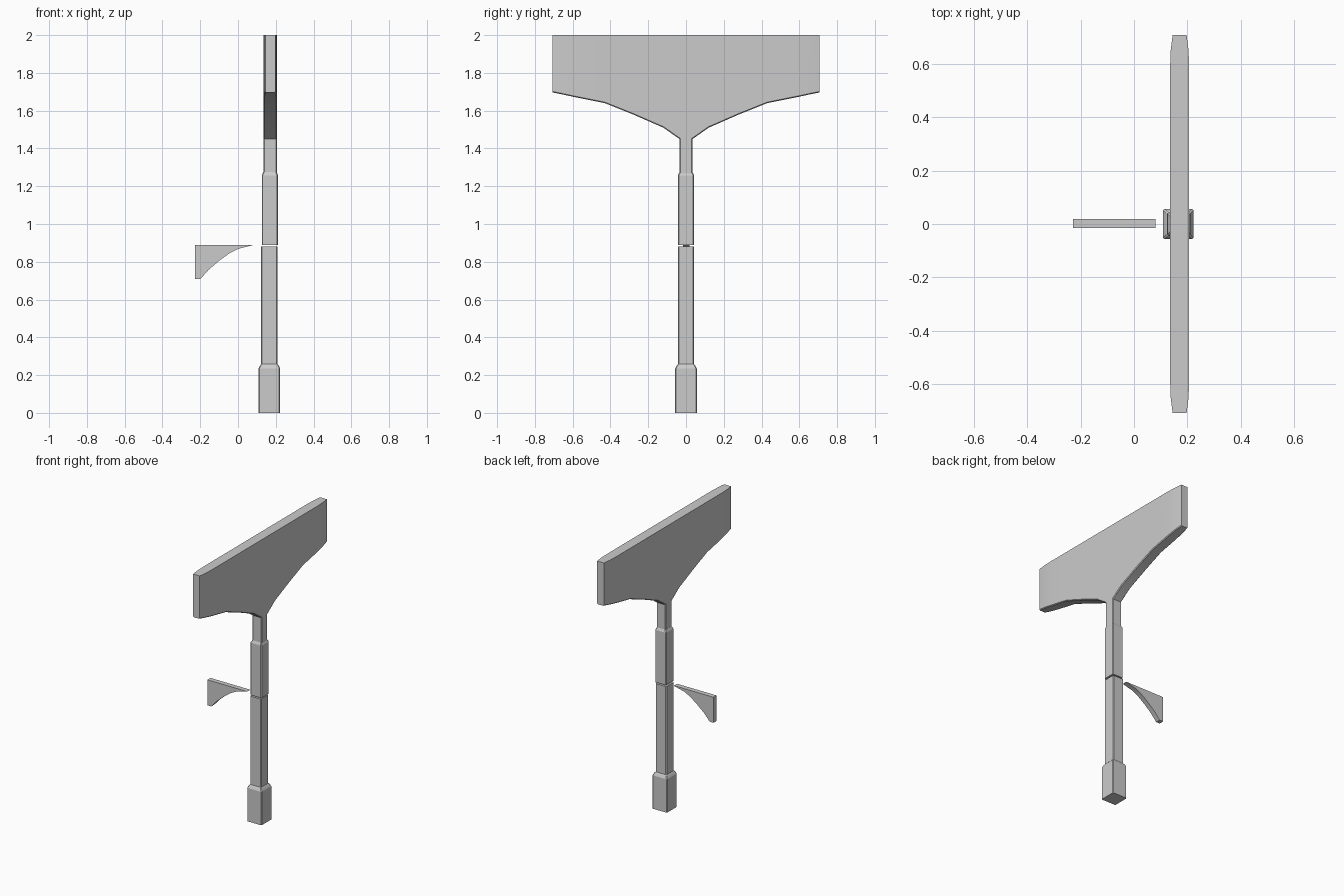
import bpy, bmesh, math

if "Cube" in bpy.data.objects:
    bpy.data.objects.remove(bpy.data.objects["Cube"])

CX = 0.168  # centre of the pole


def finish(name, bm):
    bmesh.ops.recalc_face_normals(bm, faces=bm.faces)
    mesh = bpy.data.meshes.new(name)
    bm.to_mesh(mesh)
    bm.free()
    obj = bpy.data.objects.new(name, mesh)
    bpy.context.collection.objects.link(obj)
    bpy.ops.object.select_all(action='DESELECT')
    obj.select_set(True)
    bpy.context.view_layer.objects.active = obj
    bpy.ops.object.shade_smooth_by_angle(angle=math.radians(25))
    return obj


def post(name, cx, rings, cut=0.005):
    """Square post with trimmed corners, lofted through (z, half width) rings."""
    bm = bmesh.new()
    loops = []
    for z, h in rings:
        k = h - cut
        pts = [(h, -k), (h, k), (k, h), (-k, h), (-h, k), (-h, -k), (-k, -h), (k, -h)]
        loops.append([bm.verts.new((cx + x, y, z)) for x, y in pts])
    for a, b in zip(loops, loops[1:]):
        for i in range(8):
            j = (i + 1) % 8
            bm.faces.new((a[i], a[j], b[j], b[i]))
    bm.faces.new(loops[0])
    bm.faces.new(loops[-1])
    return finish(name, bm)


def extrude(bm, vec):
    """Thicken the flat faces of bm along vec and return the new vertices."""
    res = bmesh.ops.extrude_face_region(bm, geom=bm.faces[:], use_keep_orig=True)
    new = [g for g in res['geom'] if isinstance(g, bmesh.types.BMVert)]
    bmesh.ops.translate(bm, verts=new, vec=vec)


# Pole sections: foot, lower post, upper post
post("foot", 0.166, [(0, 0.057), (0.235, 0.057), (0.25, 0.05), (0.258, 0.043)])
post("lower_post", 0.166, [(0.25, 0.043), (0.88, 0.043)])
post("upper_post", CX + 0.001, [(0.889, 0.043), (1.258, 0.043), (1.275, 0.035)])

# Head: wide panel and its neck, mirrored stations of (y, bottom z)
half = [(0.035, 1.45), (0.12, 1.51), (0.28, 1.58), (0.43, 1.64), (0.58, 1.67),
        (0.65, 1.685), (0.708, 1.697)]
stations = [(-y, z) for y, z in reversed(half)] + half
bm = bmesh.new()
x0, thick = CX + 0.003 - 0.036, 0.072
top = [bm.verts.new((x0, y, 2)) for y, z in stations]
low = [bm.verts.new((x0, y, z)) for y, z in stations]
for i in range(len(stations) - 1):
    bm.faces.new((low[i], low[i + 1], top[i + 1], top[i]))
n = len(half)
neck = [bm.verts.new((x0, y, 1.26)) for y in (-0.035, 0.035)]
bm.faces.new((neck[0], neck[1], low[n], low[n - 1]))
extrude(bm, (thick, 0, 0))

# Thin the panel towards both ends
mid = x0 + thick / 2
for v in bm.verts:
    if abs(v.co.y) > 0.7:
        v.co.x = mid + (v.co.x - mid) * 0.73
    elif abs(v.co.y) > 0.62:
        v.co.x = mid + (v.co.x - mid) * 0.93

# Trim the curved lower edges and the neck corners
bm.normal_update()
rim = [e for e in bm.edges if e.is_manifold and e.calc_face_angle() > 0.8
       and abs(e.verts[0].co.x - e.verts[1].co.x) < 0.03
       and max(v.co.z for v in e.verts) < 1.7 and min(v.co.z for v in e.verts) > 1.255
       and e.verts[0].co.z != e.verts[1].co.z]
bmesh.ops.bevel(bm, geom=rim, offset=0.005, segments=1, affect='EDGES')
finish("head_panel", bm)

# Side bracket: curved blade beside the pole
profile = [(-0.228, 0.89), (-0.228, 0.71), (-0.198, 0.71), (-0.155, 0.758),
           (-0.10, 0.805), (-0.045, 0.845), (0.0, 0.868), (0.08, 0.888), (0.08, 0.89)]
bm = bmesh.new()
bm.faces.new([bm.verts.new((x, -0.015, z)) for x, z in profile])
extrude(bm, (0, 0.034, 0))
finish("side_bracket", bm)
